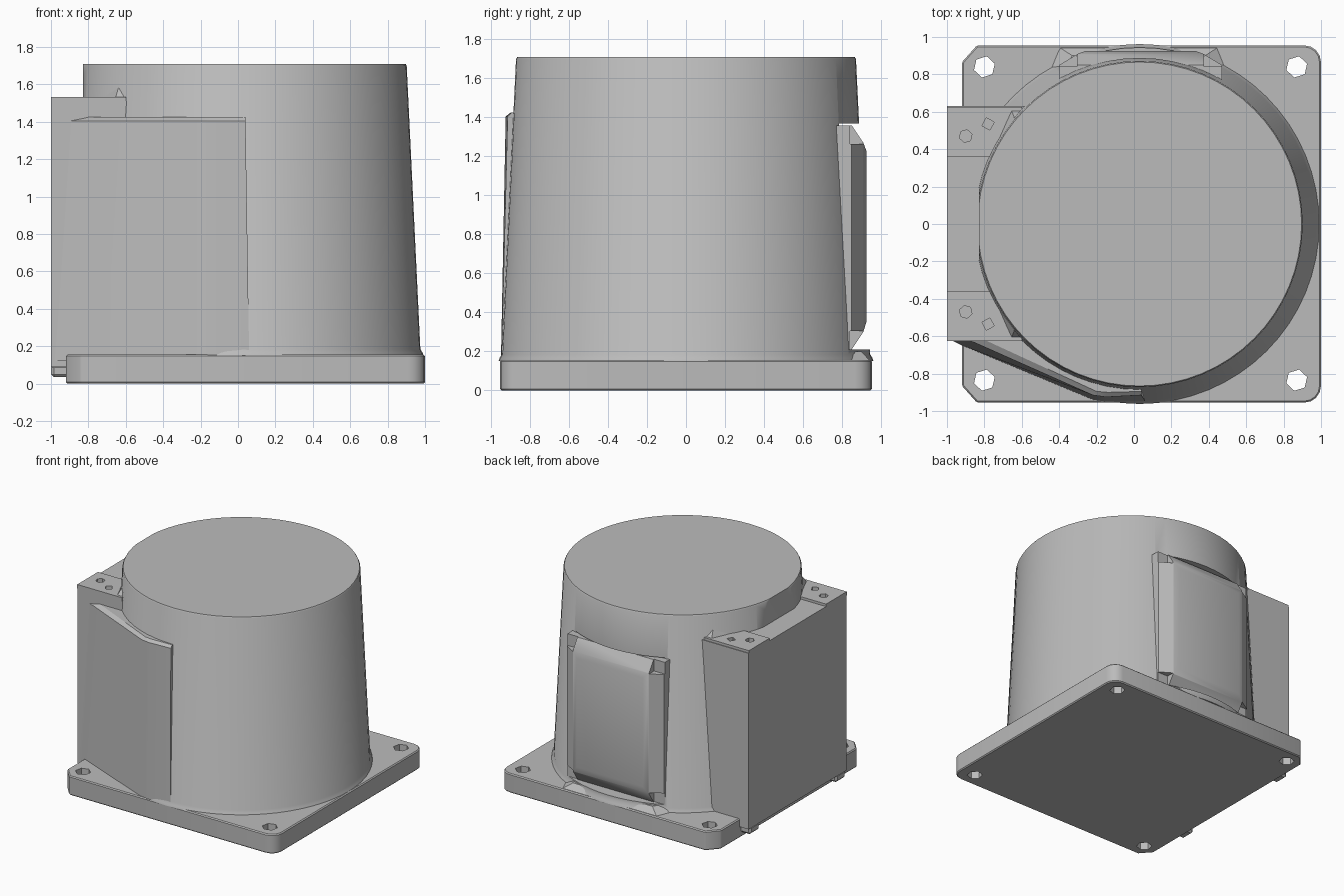
import bpy, bmesh, math
from mathutils import Vector

if "Cube" in bpy.data.objects:
    bpy.data.objects.remove(bpy.data.objects["Cube"], do_unlink=True)

grey = bpy.data.materials.new("cast_grey")
grey.use_nodes = True
grey.diffuse_color = (0.5, 0.5, 0.5, 1)
grey.node_tree.nodes["Principled BSDF"].inputs["Base Color"].default_value = (0.5, 0.5, 0.5, 1)


def loft(name, rings):
    """Solid skinned through rings of equal point count, capped at both ends."""
    bm = bmesh.new()
    rows = [[bm.verts.new(p) for p in ring] for ring in rings]
    n = len(rows[0])
    for a, b in zip(rows, rows[1:]):
        for i in range(n):
            j = (i + 1) % n
            bm.faces.new((a[i], a[j], b[j], b[i]))
    bm.faces.new(rows[0][::-1])
    bm.faces.new(rows[-1])
    bmesh.ops.recalc_face_normals(bm, faces=bm.faces)
    mesh = bpy.data.meshes.new(name)
    bm.to_mesh(mesh)
    bm.free()
    mesh.materials.append(grey)
    ob = bpy.data.objects.new(name, mesh)
    bpy.context.collection.objects.link(ob)
    return ob


def flat(points, z):
    return [(x, y, z) for x, y in points]


def prism(name, points, z0, z1):
    return loft(name, [flat(points, z0), flat(points, z1)])


def box(name, x0, x1, y0, y1, z0, z1):
    return prism(name, [(x0, y0), (x1, y0), (x1, y1), (x0, y1)], z0, z1)


def circle(x, y, r, n, turn=0):
    return [(x + r * math.cos(turn + math.tau * i / n),
             y + r * math.sin(turn + math.tau * i / n)) for i in range(n)]


def apply_modifier(ob, mod):
    bpy.context.view_layer.objects.active = ob
    bpy.ops.object.modifier_apply(modifier=mod.name)


def cut(ob, *cutters):
    for cutter in cutters:
        cutter.hide_render = True
        mod = ob.modifiers.new("cut", 'BOOLEAN')
        mod.operation, mod.solver, mod.object = 'DIFFERENCE', 'EXACT', cutter
        apply_modifier(ob, mod)
        bpy.data.objects.remove(cutter, do_unlink=True)


def bevel(ob, width, segments=2):
    mod = ob.modifiers.new("bevel", 'BEVEL')
    mod.width, mod.segments, mod.angle_limit = width, segments, math.radians(40)
    apply_modifier(ob, mod)


def smooth(ob, angle=30):
    bpy.ops.object.select_all(action='DESELECT')
    ob.select_set(True)
    bpy.context.view_layer.objects.active = ob
    bpy.ops.object.shade_smooth_by_angle(angle=math.radians(angle))


# Mounting plate: chamfered on the right side of the model, rounded on the other
half, edge, r = 0.955, 1.0, 0.09
outline = [(-0.92, half - 0.09), (-0.92, 0.09 - half), (-0.84, -half)]
for sy in (-1, 1):
    arc = [(edge - r + r * math.cos(a), sy * (half - r + r * math.sin(a)))
           for a in [math.pi / 2 * k / 4 for k in range(5)]]
    outline += arc[::-1] if sy < 0 else arc
outline.append((-0.84, half))
plate = prism("mounting_plate", outline, 0, 0.155)
bevel(plate, 0.008, 1)
for hx in (-0.8, 0.87):
    for hy in (-0.835, 0.84):
        cut(plate, prism("bolt_hole", circle(hx, hy, 0.058, 6, 0.3), -0.1, 0.3))
smooth(plate)

# Tapered barrel with a soft foot, a flat on the right and a flat seat at the back
cx, cut_top = 0.03, 1.37
profile = [(0.962, 0.15), (0.957, 0.165), (0.945, 0.185), (0.872, 1.70), (0.866, 1.71)]
barrel = loft("barrel", [flat(circle(cx, 0, rad, 64), z) for rad, z in profile])
seat_cutter = loft("seat_cutter", [
    [(-1.2, 0.84, 0.21), (1.2, 0.84, 0.21), (1.2, 1.3, 0.21), (-1.2, 1.3, 0.21)],
    [(-1.2, 0.785, cut_top), (1.2, 0.785, cut_top), (1.2, 1.3, cut_top), (-1.2, 1.3, cut_top)]])
cut(barrel, seat_cutter, box("flat_cutter", -1.3, -0.828, -0.5, 0.5, 1.3, 2))
smooth(barrel)


# Back cover: thin flange rising through rounded shoulders to a flat crown
def cover_ring(x0, x1, z0, z1, y_low, y_high):
    return [(x0, y_low, z0), (x1, y_low, z0), (x1, y_high, z1), (x0, y_high, z1)]


cover = loft("back_cover", [
    cover_ring(-0.40, 0.47, 0.21, 1.36, 0.80, 0.76),
    cover_ring(-0.40, 0.47, 0.21, 1.36, 0.85, 0.85),
    cover_ring(-0.30, 0.37, 0.30, 1.27, 0.91, 0.91),
    cover_ring(-0.26, 0.33, 0.35, 1.23, 0.925, 0.925)])
for x in (-0.36, 0.43):
    for z in (0.25, 1.32):
        cut(cover, box("corner_cutter", x - 0.055, x + 0.055, 0.842, 1.0, z - 0.055, z + 0.055))
smooth(cover, 40)

# Terminal block on the right, overlapping the barrel
block = box("terminal_block", -1.0, -0.55, -0.62, 0.63, 0.09, 1.512)
cut(block, prism("barrel_room", circle(cx, 0, 0.8, 32), 0.3, 1.4))
for s in (-1, 1):
    # Raised pad with two screw holes
    pad = box("terminal_pad", -1.0, -0.6, min(s * 0.36, s * 0.625), max(s * 0.36, s * 0.625), 1.50, 1.532)
    for hx, hy, rad, sides in ((-0.9, 0.47, 0.035, 6), (-0.78, 0.535, 0.034, 4)):
        for ob in (pad, block):
            cut(ob, prism("screw_hole", circle(hx, s * hy, rad, sides, 0.3 * s), 1.46, 1.6))
    # Gusset sloping from the pad up to the barrel
    low = [(-0.66, s * 0.62), (-0.77, s * 0.37), (-0.68, s * 0.37), (-0.6, s * 0.62)]
    high = [(-0.64, s * 0.57), (-0.72, s * 0.40), (-0.66, s * 0.40), (-0.6, s * 0.57)]
    loft("pad_gusset", [flat(low, 1.51), flat(high, 1.58)])
    # Foot hook beside the plate
    foot = box("foot_hook", -1.0, -0.9, s * 0.55 - 0.06, s * 0.55 + 0.06, 0.035, 0.1)
    bevel(foot, 0.015, 1)

# Fairing blending the terminal block into the front of the barrel
bottom = [(-0.99, -0.615), (-0.93, -0.645), (-0.22, -0.94), (-0.15, -0.95), (0.06, -0.948), (0, -0.3), (-0.7, -0.3)]
top = [(-0.92, -0.61), (-0.85, -0.635), (-0.22, -0.915), (-0.15, -0.925), (0.04, -0.915), (0, -0.3), (-0.7, -0.3)]
rim = [(-0.88, -0.59), (-0.82, -0.61), (-0.2, -0.895), (-0.14, -0.9), (0.04, -0.895), (0, -0.3), (-0.7, -0.3)]
fairing = loft("side_fairing", [flat(bottom, 0.12), flat(top, 1.405), flat(rim, 1.425)])
smooth(fairing, 20)

# Low skirt where the barrel meets the plate at the back
skirt = loft("back_skirt", [flat([(-0.5, 0.7), (0.55, 0.7), (0.45, 0.945), (-0.4, 0.945)], 0.15),
                            flat([(-0.45, 0.7), (0.5, 0.7), (0.38, 0.90), (-0.33, 0.90)], 0.2)])
smooth(skirt)
